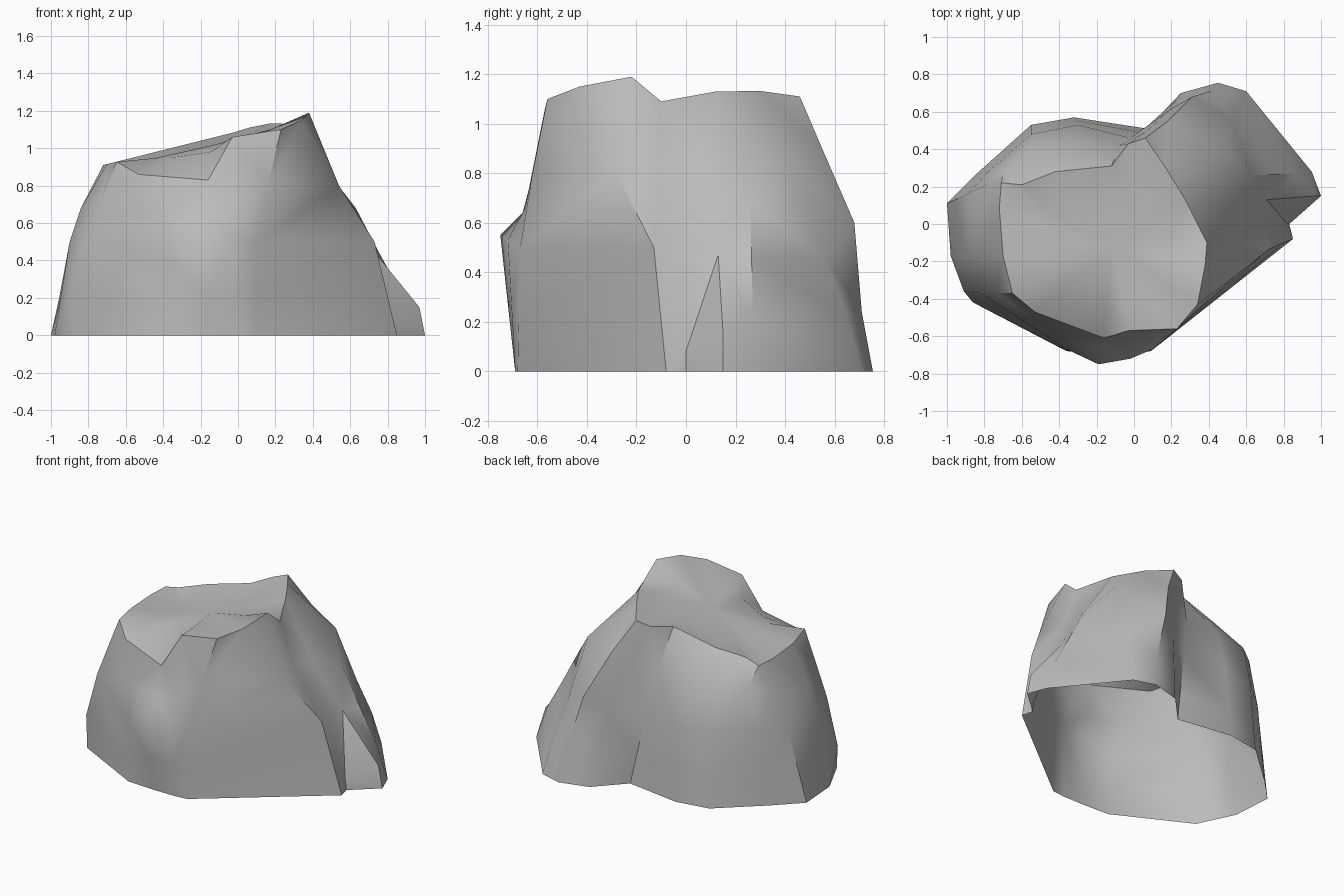
import bpy
import bmesh
import math
from mathutils import Vector

cube = bpy.data.objects.get("Cube")
if cube:
    bpy.data.objects.remove(cube, do_unlink=True)


def make_material(name, grey):
    mat = bpy.data.materials.new(name)
    mat.use_nodes = True
    colour = (grey, grey, grey, 1)
    mat.diffuse_color = colour
    mat.node_tree.nodes["Principled BSDF"].inputs["Base Color"].default_value = colour
    return mat


def lift(outline, height_rule, exceptions):
    """Give each outline point a height from a rule, with a few exceptions."""
    return [Vector((x, y, exceptions.get(i, height_rule(x, y))))
            for i, (x, y) in enumerate(outline)]


def top_height(x, y):
    return 1.09 + 0.25 * x


# Outlines run counter-clockwise from the sharp right-hand front ridge:
# ridge, low foot, rear lobe, rear cleft, rear wall, left wall, front bulge
ground_outline = [
    (.85, -.08), (.83, 0), (1, .15), (.95, .28), (.6, .71), (.45, .755),
    (.25, .7), (.07, .51), (-.32, .57), (-.55, .53), (-.84, .27), (-1, .11),
    (-.98, -.17), (-.86, -.42), (-.36, -.68), (-.15, -.69), (0, -.69), (.09, -.68)]
waist_outline = [
    (.73, -.13), (.7, 0), (.71, .13), (.75, .265), (.52, .56), (.31, .68),
    (.19, .61), (-.02, .46), (-.3, .53), (-.55, .48), (-.78, .28), (-.89, .16),
    (-.9, -.17), (-.82, -.37), (-.36, -.67), (-.19, -.75), (-.02, -.72), (.1, -.67)]
shoulder_outline = [
    (.54, -.28), (.49, -.1), (.52, .07), (.63, .26), (.47, .4), (.18, .55),
    (.06, .49), (-.08, .42), (-.31, .45), (-.56, .4), (-.69, .3), (-.79, .21),
    (-.84, -.14), (-.73, -.37), (-.4, -.6), (-.18, -.66), (-.02, -.65), (.16, -.62)]
rim_outline = [
    (.34, -.43), (.38, -.22), (.39, -.1), (.28, .12), (.17, .3), (.06, .46),
    (-.03, .43), (-.12, .31), (-.42, .28), (-.6, .21), (-.71, .22), (-.72, .08),
    (-.7, -.17), (-.65, -.37), (-.53, -.47), (-.16, -.61), (-.03, -.57), (.23, -.56)]

ground = lift(ground_outline, lambda x, y: 0, {})
waist = lift(waist_outline, lambda x, y: .5,
             {2: .47, 3: .45, 4: .46, 5: .6, 14: .4, 15: .55, 16: .53})
shoulder = lift(shoulder_outline, lambda x, y: .8,
                {2: .78, 3: .68, 4: .87, 5: .9, 6: .86, 11: .74, 12: .68,
                 13: .73, 14: .62, 15: .64, 16: .66})
rim = lift(rim_outline, top_height,
           {0: 1.15, 1: 1.19, 2: 1.09, 3: 1.13, 5: 1.11, 14: .86, 15: .83, 16: 1.06, 17: 1.1})

# Flared foot: partway up to the waist, kicked out on the lobe and left corner
foot = [low.lerp(high, .4) for low, high in zip(ground, waist)]
for i, spot in {1: (.82, 0, .08), 2: (.97, .15, .15), 3: (.87, .27, .23),
                4: (.57, .65, .22), 5: (.41, .71, .24), 13: (-.91, -.36, .19)}.items():
    foot[i] = Vector(spot)

# Slightly dished, tilted top: an inner ring drawn in from the rim
dish = .04
middle = Vector((-.12, -.12, top_height(-.12, -.12) - dish))
inner = []
for point in rim:
    p = point.lerp(middle, .4)
    p.z = .7 * (top_height(p.x, p.y) - dish) + .3 * p.z
    inner.append(p)

# Loft the rings into a boulder shell, open underneath
bm = bmesh.new()
loops = [[bm.verts.new(p) for p in ring]
         for ring in (ground, foot, waist, shoulder, rim, inner)]
count = len(ground)
for lower, upper in zip(loops, loops[1:]):
    for i in range(count):
        j = (i + 1) % count
        bm.faces.new((lower[i], lower[j], upper[j], upper[i]))
peak = bm.verts.new(middle)
for i in range(count):
    bm.faces.new((loops[-1][i], loops[-1][(i + 1) % count], peak))
bmesh.ops.triangulate(bm, faces=[f for f in bm.faces if len(f.verts) == 4])

mesh = bpy.data.meshes.new("boulder")
bm.to_mesh(mesh)
bm.free()
boulder = bpy.data.objects.new("boulder", mesh)
bpy.context.collection.objects.link(boulder)
mesh.materials.append(make_material("stone grey", .5))

# Soft weathered faces with crisp breaks
bpy.ops.object.select_all(action="DESELECT")
boulder.select_set(True)
bpy.context.view_layer.objects.active = boulder
bpy.ops.object.shade_smooth_by_angle(angle=math.radians(42))
